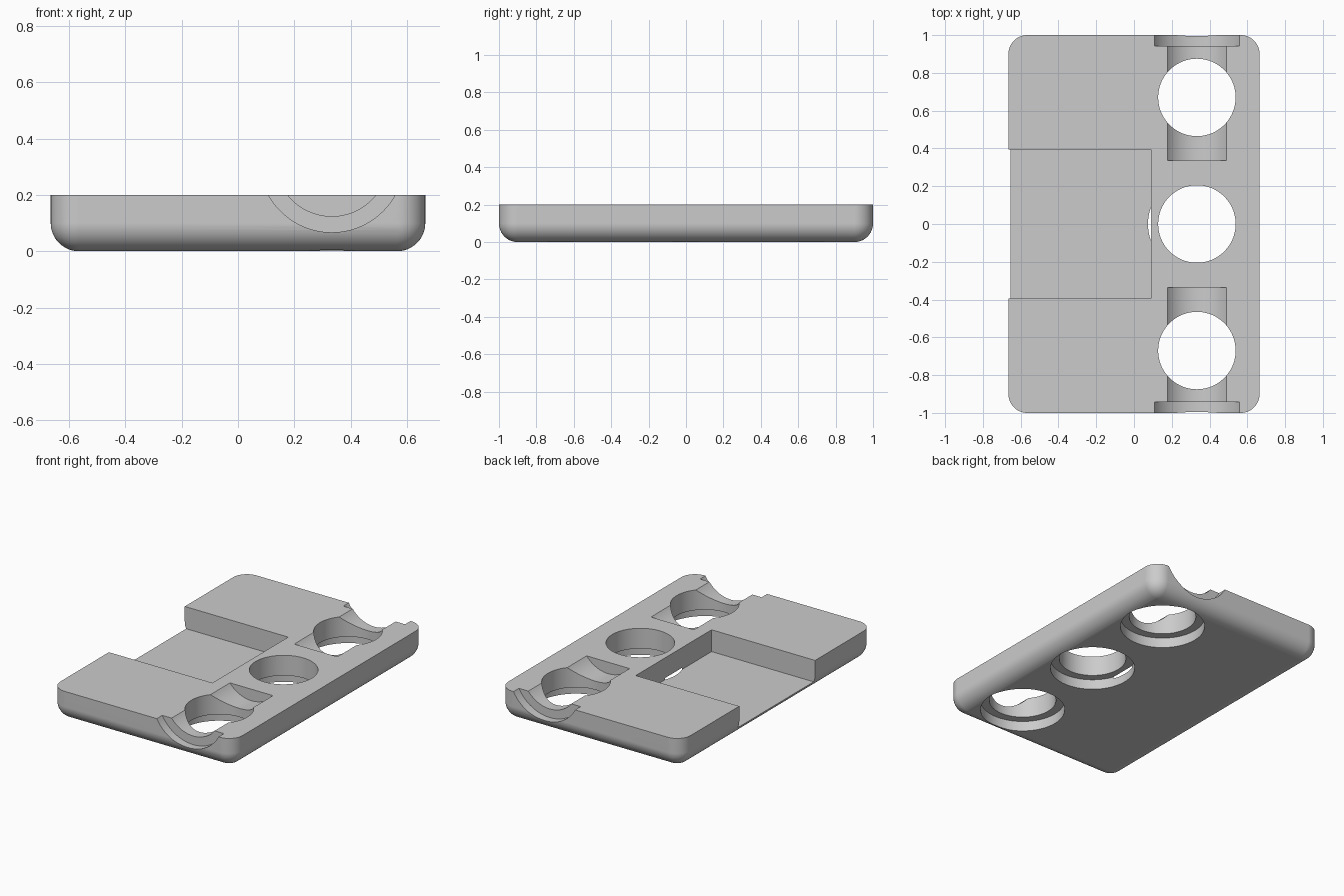
import bpy
import bmesh
from mathutils import Matrix, Vector
from math import pi

cube = bpy.data.objects.get("Cube")
if cube:
    bpy.data.objects.remove(cube, do_unlink=True)

WIDTH, LENGTH, HEIGHT, ROUND = 1.33, 2.0, 0.2, 0.1
HOLE_X, HOLE_Y = 0.333, 0.67


def make_object(name, bm):
    mesh = bpy.data.meshes.new(name)
    bm.to_mesh(mesh)
    bm.free()
    obj = bpy.data.objects.new(name, mesh)
    bpy.context.collection.objects.link(obj)
    return obj


def box(lo, hi):
    lo, hi = Vector(lo), Vector(hi)
    bm = bmesh.new()
    matrix = Matrix.Translation((lo + hi) / 2) @ Matrix.Diagonal((*(hi - lo), 1))
    bmesh.ops.create_cube(bm, size=1, matrix=matrix)
    return bm


def cylinder(center, radius, depth, along_y=False):
    bm = bmesh.new()
    matrix = Matrix.Translation(center)
    if along_y:
        matrix = matrix @ Matrix.Rotation(pi / 2, 4, "X")
    bmesh.ops.create_cone(bm, cap_ends=True, segments=96, radius1=radius,
                          radius2=radius, depth=depth, matrix=matrix)
    return bm


# Plate with rounded corners and a rounded underside, flat on top
bm = box((-WIDTH / 2, -LENGTH / 2, 0), (WIDTH / 2, LENGTH / 2, HEIGHT))
soft = [e for e in bm.edges if any(v.co.z < 0.01 for v in e.verts)]
bmesh.ops.bevel(bm, geom=soft, offset=ROUND, segments=12, profile=0.5,
                affect="EDGES", clamp_overlap=False)
plate = make_object("half_shell_plate", bm)

cutters = []


def cut(name, bm):
    cutter = make_object(name, bm)
    cutter.hide_render = True
    cutters.append(cutter)
    mod = plate.modifiers.new(name, "BOOLEAN")
    mod.operation = "DIFFERENCE"
    mod.solver = "EXACT"
    mod.object = cutter


# Open pocket on the right side
cut("pocket_cutter", box((-1, -0.395, 0.056), (0.09, 0.395, 0.4)))

# Half-round troughs with wider flange grooves at both ends
for side in (-1, 1):
    for name, radius, start in (("trough", 0.2, 0.335), ("flange", 0.257, 0.943)):
        end = 1.1
        cut(name + "_cutter", cylinder((HOLE_X, side * (start + end) / 2, 0.324),
                                       radius, end - start, along_y=True))

# Three through holes, each counterbored from below
for y in (-HOLE_Y, 0, HOLE_Y):
    cut("bore_cutter", cylinder((HOLE_X, y, 0.1), 0.205, 0.6))
    cut("counterbore_cutter", cylinder((HOLE_X, y, -0.033), 0.259, 0.2))

# Bake the cuts and drop the cutters
bpy.context.view_layer.update()
graph = bpy.context.evaluated_depsgraph_get()
baked = bpy.data.meshes.new_from_object(plate.evaluated_get(graph))
plate.modifiers.clear()
plate.data = baked
for cutter in cutters:
    bpy.data.objects.remove(cutter, do_unlink=True)

# Plain grey finish
grey = bpy.data.materials.new("plain_grey")
grey.use_nodes = True
color = (0.6, 0.6, 0.6, 1)
grey.diffuse_color = color
grey.node_tree.nodes["Principled BSDF"].inputs["Base Color"].default_value = color
plate.data.materials.clear()
plate.data.materials.append(grey)

# Smooth rounds with crisp edges
bpy.ops.object.select_all(action="DESELECT")
plate.select_set(True)
bpy.context.view_layer.objects.active = plate
bpy.ops.object.shade_smooth_by_angle(angle=pi / 6)
weighted = plate.modifiers.new("even_shading", "WEIGHTED_NORMAL")
weighted.keep_sharp = True
